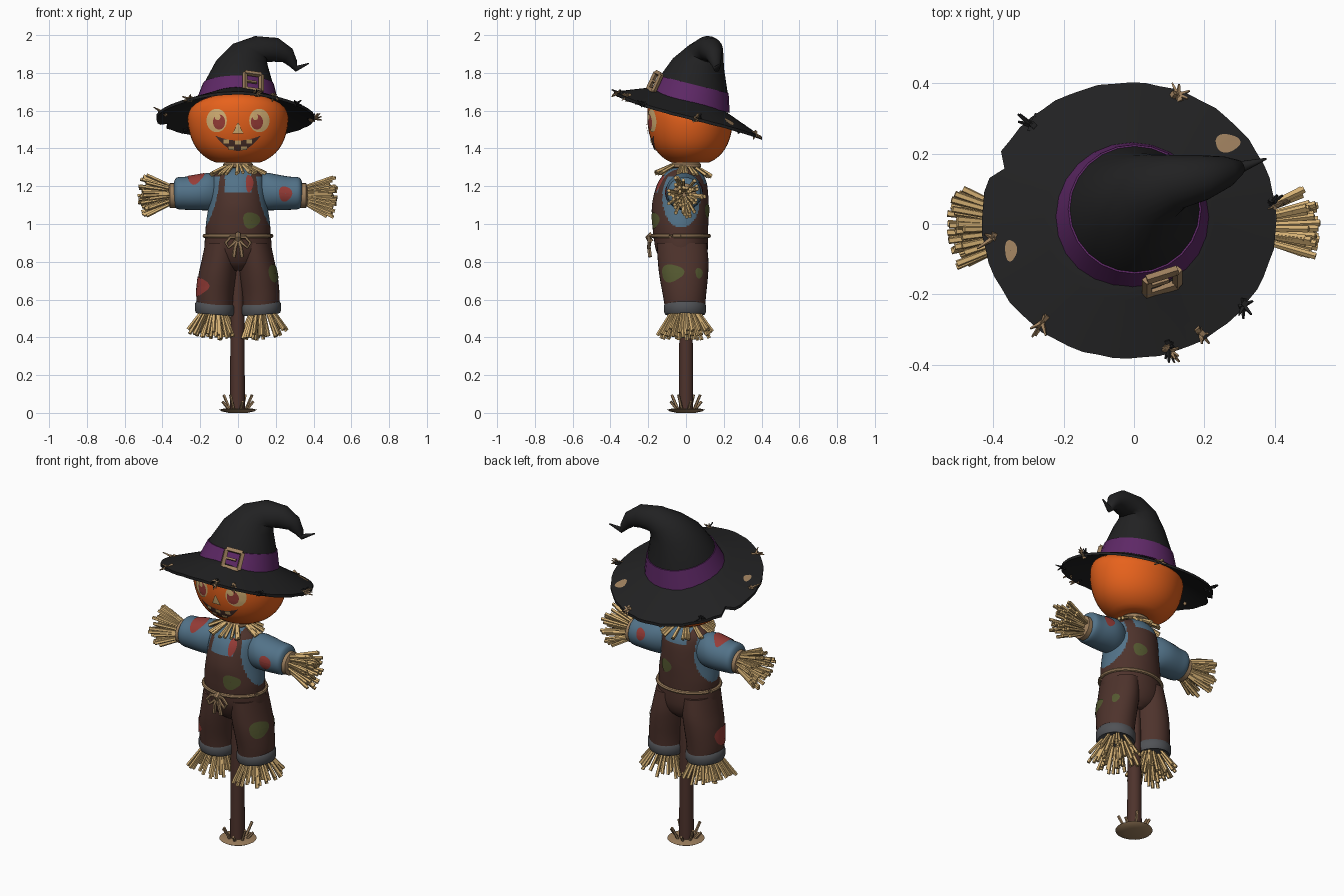
import bpy, bmesh, math, random
from mathutils import Vector
from mathutils.bvhtree import BVHTree

if "Cube" in bpy.data.objects:
    bpy.data.objects.remove(bpy.data.objects["Cube"])
random.seed(4)
X, Y, Z = Vector((1, 0, 0)), Vector((0, 1, 0)), Vector((0, 0, 1))
TAU = math.tau

def colour(name, *rgb):
    m = bpy.data.materials.new(name)
    m.diffuse_color = [(c / 255 / 12.92 if c < 11 else ((c / 255 + .055) / 1.055) ** 2.4) for c in rgb] + [1]
    m.use_nodes = True
    m.node_tree.nodes["Principled BSDF"].inputs["Base Color"].default_value = m.diffuse_color
    return m
BLACK = colour("hat black", 33, 33, 34)
PURPLE = colour("band purple", 94, 40, 102)
ORANGE = colour("pumpkin orange", 232, 98, 28)
STRAW = colour("straw yellow", 212, 176, 116)
TAN = colour("rope tan", 158, 128, 94)
BLUE = colour("shirt blue", 82, 114, 136)
BROWN = colour("overall brown", 78, 51, 44)
GRAY = colour("cuff gray", 80, 82, 86)
RED = colour("patch red", 150, 60, 55)
GREEN = colour("patch green", 84, 88, 48)
trees = {}

def finish(name, verts, faces, mats, angle=40, face_dir=None):
    me = bpy.data.meshes.new(name)
    me.from_pydata([tuple(v) for v in verts], [], faces)
    bm = bmesh.new()
    bm.from_mesh(me)
    bmesh.ops.recalc_face_normals(bm, faces=bm.faces)
    if face_dir and sum(f.normal.dot(face_dir) for f in bm.faces) > 0:
        bmesh.ops.reverse_faces(bm, faces=bm.faces)
    bm.to_mesh(me)
    bm.free()
    for m in mats:
        me.materials.append(m)
    me.shade_smooth()
    me.set_sharp_from_angle(angle=math.radians(angle))
    ob = bpy.data.objects.new(name, me)
    bpy.context.collection.objects.link(ob)
    return ob

def loft(name, lofts, *mats, angle=40):
    """Skin each list of rings into a closed, capped shell."""
    verts, faces = [], []
    for rings in lofts:
        s, b = len(rings[0]), len(verts)
        for r in rings:
            verts += r
        for i in range(len(rings) - 1):
            for j in range(s):
                k = (j + 1) % s
                faces.append((b + i*s + j, b + i*s + k, b + i*s + s + k, b + i*s + s + j))
        faces.append(tuple(range(b + s - 1, b - 1, -1)))
        faces.append(tuple(range(len(verts) - s, len(verts))))
    trees[name] = BVHTree.FromPolygons(verts, faces)
    return finish(name, verts, faces, mats, angle)

def ring(c, n, rx, ry=None, seg=24):
    c, n = Vector(c), Vector(n).normalized()
    ref = Y if abs(n.y) < .95 else X
    u = (ref - n * ref.dot(n)).normalized()
    v = n.cross(u)
    return [c + v * rx * math.cos(TAU*i/seg) + u * (ry or rx) * math.sin(TAU*i/seg) for i in range(seg)]

def tube(pts, radii, seg=5):
    p = [Vector(q) for q in pts]
    radii = radii if isinstance(radii, list) else [radii] * len(p)
    return [ring(p[i], p[min(i + 1, len(p) - 1)] - p[max(i - 1, 0)], radii[i], seg=seg) for i in range(len(p))]

def smooth(rows, steps):
    """Catmull-Rom through rows of numbers."""
    out = []
    for i in range(len(rows) - 1):
        q = [rows[max(i - 1, 0)], rows[i], rows[i + 1], rows[min(i + 2, len(rows) - 1)]]
        for s in range(steps):
            t = s / steps
            out.append([.5 * (2*b + (c - a)*t + (2*a - 5*b + 4*c - d)*t*t + (3*b - a - 3*c + d)*t**3)
                        for a, b, c, d in zip(*q)])
    return out + [list(rows[-1])]

def fan(base, axis, r0, r1, length, count, kmin=0, thick=.01):
    """Spray of straws opening from r0 to r1 along an axis."""
    base, axis, out = Vector(base), Vector(axis).normalized(), []
    circle = ring((0, 0, 0), axis, 1, seg=360)
    for i in range(count):
        k = max(kmin, math.sqrt(random.random()))
        p = circle[int(360 * (i + random.random() * .3) * .382) % 360] * k
        a = base + p * r0
        b = base + p * r1 + axis * length * random.uniform(.75, 1) * (1 - .15 * k)
        out.append(tube([a, b], [thick * .8, thick]))
    return out

def plate(name, target, aim, d, f, mat, off=.004, n=32, m=5):
    """Thin sheet projected on a target along direction d."""
    d = Vector(d).normalized()
    a = d.cross(Y if abs(d.z) > .8 else Z).normalized()
    b = a.cross(d)
    o, verts, faces = Vector(aim) - d * .3, [], []
    for i in range(n + 1):
        for j in range(m + 1):
            s, t = f(i / n, j / m)
            p = o + a * s + b * t
            hit = trees[target].ray_cast(p, d)[0] or trees[target].find_nearest(p + d * .3)[0]
            verts.append(hit - d * off)
    for i in range(n):
        for j in range(m):
            k = i * (m + 1) + j
            faces.append((k, k + 1, k + m + 2, k + m + 1))
    finish(name, verts, faces, [mat], face_dir=d)

def oval(rx, rz, wob=0.0):
    return lambda u, v: tuple(q * (v * .98 + .02) * (1 + wob * math.sin(3 * TAU * u + 1))
                              for q in (rx * math.cos(TAU*u), rz * math.sin(TAU*u)))

def box(x0, x1, z0, z1):
    return lambda u, v: (x0 + (x1 - x0) * u, z0 + (z1 - z0) * v)

# post and base
loft("post", [tube([(-.003, 0, .01), (-.003, 0, .9)], [.04, .034], 10)], BROWN)
loft("base_disc", [[ring((0, 0, z), Z, r) for z, r in ((0, .05), (.008, .085), (.017, .1), (.024, .07))]], TAN)
loft("base_straw", [tube([(.045*math.cos(a), .045*math.sin(a), .012), (.085*math.cos(a), .085*math.sin(a), h)], .008)
     for a, h in [(i * TAU / 8 + .3, .06 + .035 * (i % 2)) for i in range(8)]], TAN)

# trousers: hips and two legs with cuffs and straw feet
hips = [(.755, .04, .07, -.012), (.785, .12, .105, -.014), (.83, .168, .128, -.018), (.88, .178, .14, -.024), (.95, .172, .144, -.028)]
loft("hips", [[ring((0, cy, z), Z, rx, ry, 40) for z, rx, ry, cy in smooth(hips, 4)]], BROWN)
legs = [(.54, .122, .094, .104, -.005), (.62, .122, .098, .114, -.008), (.72, .111, .1, .128, -.012),
        (.8, .098, .096, .134, -.015), (.9, .085, .088, .132, -.022)]
for s, side in ((-1, "left"), (1, "right")):
    loft(side + "_leg", [[ring((s * cx, cy, z), Z, rx, ry, 32) for z, cx, rx, ry, cy in smooth(legs, 4)]], BROWN)
    loft(side + "_cuff", [[ring((s * .124, -.005, z), (s * -.08, 0, 1), r, r * 1.06, 32) for z, r in
         ((.53, .08), (.52, .098), (.535, .105), (.57, .105), (.583, .096))]], GRAY)
    loft(side + "_foot_straw", fan((s * .128, -.005, .54), (s * .14, 0, -1), .07, .15, .165, 50, .35), STRAW)

# torso: overalls painted over the shirt
body = [(.92, .17, .143, -.028), (1.0, .17, .148, -.03), (1.1, .155, .15, -.03), (1.2, .145, .135, -.022),
        (1.255, .13, .11, -.015), (1.288, .085, .075, -.01), (1.31, .03, .03, 0)]
torso = loft("torso", [[ring((0, cy, z), Z, rx, ry, 112) for z, rx, ry, cy in smooth(body, 11)]], BROWN, BLUE)
for p in torso.data.polygons:
    x, y, z = p.center
    armhole = ((y + .025) / .1)**2 + ((z - 1.14) / .16)**2 < 1 and abs(x) > .08 and z < 1.25
    strap = .07 < abs(x) < .14 and z < 1.3
    p.material_index = int(armhole or (z > (1.165 if y < -.02 else 1.21) and not strap))

# arms
arms = [(.105, 1.17, .08, .07), (.15, 1.172, .098, .09), (.2, 1.168, .095, .098), (.27, 1.163, .088, .092),
        (.325, 1.163, .082, .085), (.342, 1.16, .05, .052)]
for s, side in ((-1, "left"), (1, "right")):
    loft(side + "_sleeve", [[ring((s * x, -.01, z), X, rz, ry, 32) for x, z, rz, ry in smooth(arms, 5)]], BLUE)
    loft(side + "_wrist_wrap", [[ring((s * x, -.01, 1.15), X, r) for x, r in ((.325, .055), (.33, .066), (.36, .066), (.368, .05))]], TAN)
    loft(side + "_hand_straw", fan((s * .35, -.01, 1.155), (s, 0, -.05), .048, .115, .19, 56, .3), STRAW)

# cloth patches
for name, target, aim, d, rx, rz, mat in (
        ("left_sleeve_patch", "left_sleeve", (-.225, -.03, 1.24), (0, .5, -.85), .046, .072, RED),
        ("right_sleeve_patch", "right_sleeve", (.25, -.1, 1.16), (0, 1, 0), .035, .04, RED),
        ("right_sleeve_back_patch", "right_sleeve", (.24, .08, 1.19), (0, -1, 0), .03, .033, RED),
        ("bib_patch", "torso", (.07, -.18, 1.02), (0, 1, 0), .045, .043, GREEN),
        ("strap_patch", "torso", (.06, -.15, 1.215), (0, 1, 0), .02, .045, RED),
        ("back_patch", "torso", (.05, .11, 1.07), (-.4, -.9, 0), .04, .038, GREEN),
        ("right_leg_patch", "right_leg", (.19, -.075, .74), (-.85, .55, 0), .062, .047, GREEN),
        ("right_leg_small_patch", "right_leg", (.19, .07, .74), (-1, -.4, 0), .022, .028, GREEN),
        ("left_leg_patch", "left_leg", (-.2, -.05, .67), (.9, .45, 0), .085, .052, RED)):
    plate(name, target, aim, d, oval(rx, rz, .08), mat)

# rope belt with a bow
loft("rope_belt", [tube([(.177 * math.cos(a), -.028 + .149 * math.sin(a), .937) for a in
     [TAU * i / 48 for i in range(49)]], .011, 8)], TAN)
bow = [tube([(0, -.18, .945), (0, -.2, .93), (0, -.185, .905)], .016, 8)]
for s in (-1, 1):
    bow.append(tube([(0, -.19, .93), (s*.04, -.197, .93), (s*.065, -.197, .9), (s*.05, -.197, .875), (s*.025, -.195, .895), (0, -.19, .925)], .009, 6))
    bow.append(tube([(0, -.19, .92), (s*.014, -.197, .88), (s*.022, -.19, .825)], .011, 6))
loft("rope_bow", bow, TAN)

# collar
loft("collar_tie", [[ring((0, 0, z), Z, r) for z, r in ((1.295, .07), (1.303, .08), (1.317, .08), (1.326, .07))]], TAN)
loft("collar_straw", fan((0, -.012, 1.313), (0, -.05, -1), .06, .158, .068, 32, .95), STRAW)

# pumpkin head, sheared at the top to follow the tilted hat
skull = [(1.33, .04), (1.327, .12), (1.375, .198), (1.45, .246), (1.55, .267), (1.61, .25), (1.645, .19), (1.665, .1), (1.67, .02)]
rings = []
for z, r in smooth(skull, 3):
    k = min(1, max(0, (z - 1.52) / .12))
    rings.append([p - Z * .28 * (p.y - .02) * k for p in ring((0, .022, z), Z, r, r * .85, 40)])
loft("pumpkin_head", [rings], ORANGE, angle=60)
def face(name, x, z, f, mat, off=.004):
    plate(name, "pumpkin_head", (x, -.2, z), (0, 1, 0), f, mat, off)
for s, side in ((-1, "left"), (1, "right")):
    face(side + "_eye", s * .113, 1.548, oval(.054, .062), STRAW)
    face(side + "_pupil", s * .1, 1.54, oval(.032, .04), RED, .007)
    face(side + "_glint", s * .1 - .008, 1.566, oval(.015, .016), STRAW, .009)
face("nose", 0, 1.505, lambda u, v: ((u - .5) * .056 * (1 - v * .9), -.025 + v * .055), STRAW, .008)
face("mouth", 0, 0, lambda u, v: ((u - .5) * .24, (1.387 + .08 * (2*u - 1)**2) * (1 - v) + (1.442 + .026 * (2*u - 1)**2) * v), BROWN)
for i, (x, z0, z1) in enumerate(((-.062, 1.425, 1.447), (.0, 1.42, 1.441), (.06, 1.425, 1.447), (-.035, 1.393, 1.41), (.032, 1.393, 1.41))):
    face("tooth_%d" % (i + 1), x, 0, box(-.015, .015, z0, z1), STRAW, .008)

# hat brim
def brim_z(x, y):
    t = (math.hypot(x + .012, y - .01) - .2) / .21
    return 1.652 - .29 * (y - .02) - .085 * t + .006 * math.sin(3 * math.atan2(y, x))
def brim_ring(t, dz):
    out = []
    for i in range(60):
        a = TAU * i / 60
        r = .18 + .23 * t - (.03 if t == 1 and i == 26 else 0) + (.002 * math.sin(i * 2.3) if t == 1 else 0)
        x, y = -.014 + r * 1.02 * math.cos(a), .01 + r * .955 * math.sin(a)
        out.append(Vector((x, y, brim_z(x, y) + dz)))
    return out
steps = (0, .25, .5, .75, 1)
loft("hat_brim", [[brim_ring(t, .004) for t in steps] + [brim_ring(t, -.012) for t in reversed(steps)]], BLACK)
for i, (x, y, rx, ry) in enumerate(((.265, .23, .035, .026), (-.35, -.075, .017, .03))):
    plate("brim_patch_%d" % (i + 1), "hat_brim", (x, y, brim_z(x, y)), (0, 0, -1), oval(rx, ry, .08), TAN)
for mat, name, spots in ((TAN, "brim_straw", ((.125, .365), (-.4, -.04), (-.26, -.28), (.1, -.36), (.19, -.31), (.4, .05))),
                         (BLACK, "brim_frays", ((-.29, .28), (.31, -.23), (.1, -.35), (.39, .06)))):
    bits = []
    for x, y in spots:
        for i in range(6):
            d = Vector((x, y, 0)).normalized() * .02 + Vector([random.uniform(-.028, .028) for _ in range(3)])
            c = Vector((x, y, brim_z(x, y)))
            bits.append(tube([c - d * .5, c + d], [.011, .003], 4))
    loft(name, bits, mat)

# bent crown, band and buckle
crown = [((-.006, .02, 1.645), (0, .27, 1), .214), ((.002, .042, 1.74), (.01, .25, 1), .184),
         ((.02, .066, 1.85), (.08, .2, 1), .138), ((.06, .1, 1.91), (.4, .2, .9), .1),
         ((.125, .12, 1.926), (.9, .15, .45), .077), ((.2, .132, 1.922), (1, .15, -.2), .064),
         ((.262, .148, 1.893), (.8, .15, -.6), .044), ((.292, .158, 1.848), (.5, .15, -.9), .025),
         ((.308, .163, 1.822), (.8, .2, -.1), .016), ((.375, .185, 1.85), (.9, .2, .4), .003)]
loft("hat_crown", [[ring(*c) for c in crown]], BLACK, angle=50)
loft("hat_band", [[ring(c, n, r + .005) for c, n, r in crown[:2]]], PURPLE)
b = Vector((0, .42, .9)).normalized()
a = Vector((.95, .3, -.14)).normalized()
c = Vector((.08, -.165, 1.752))
corner = [c + a * .046 * i + b * .048 * j for i, j in ((-1, -1), (1, -1), (1, 1), (-1, 1))]
loft("hat_buckle", [tube([corner[i], corner[(i + 1) % 4]], .014, 4) for i in range(4)]
     + [tube([c - a * .046, c + a * .02], .008, 4)], TAN)
